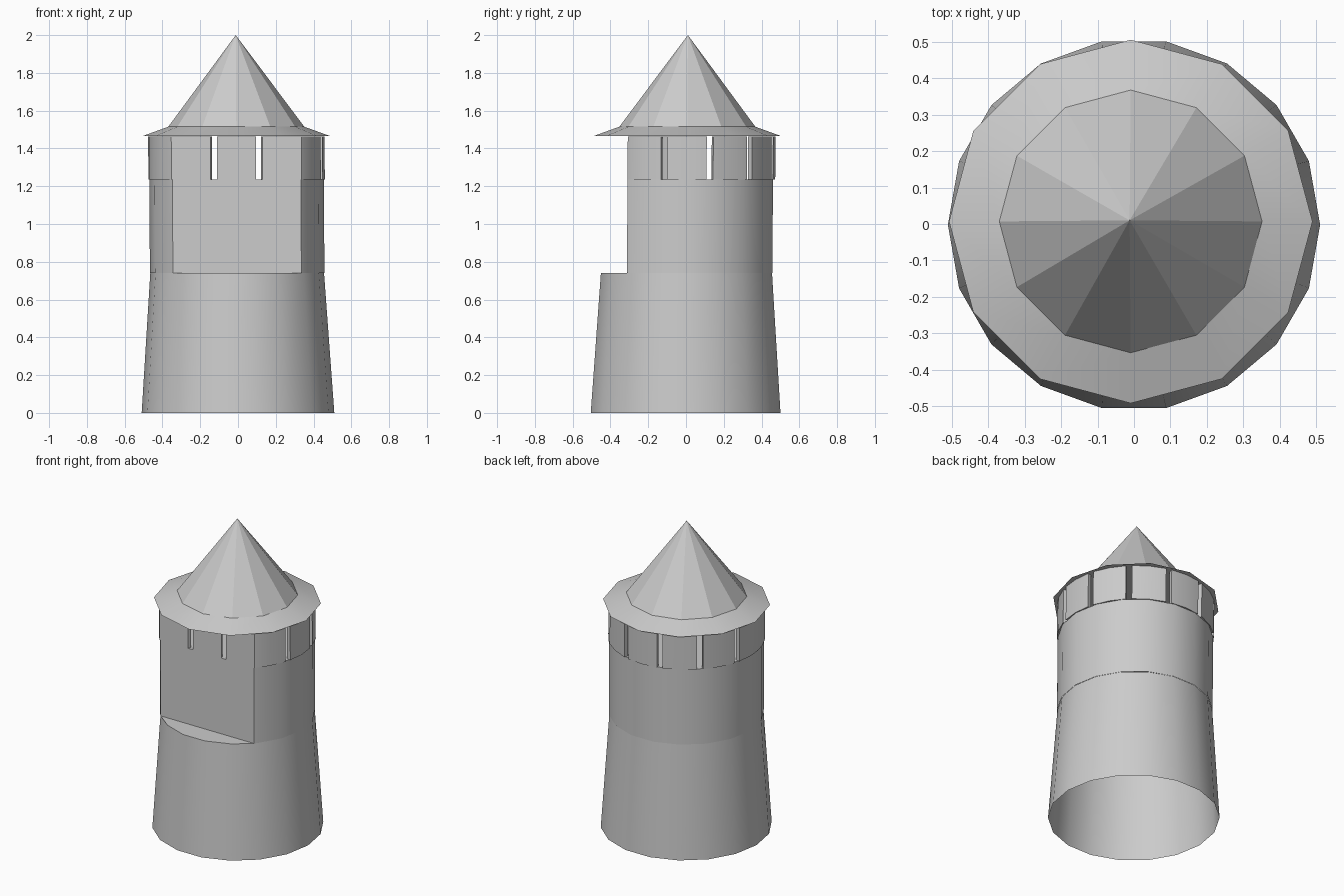
import bpy, bmesh
from math import sin, cos, radians, degrees, asin

if "Cube" in bpy.data.objects:
    bpy.data.objects.remove(bpy.data.objects["Cube"])

FLAT = -0.315      # y of the flat front wall


def ring(r, z, n, start=0.0):
    return [(r * cos(radians(start + 360 * i / n)), r * sin(radians(start + 360 * i / n)), z)
            for i in range(n)]


def make(name, verts, faces, smooth=None):
    # the whole tower leans very slightly
    leaned = [(x - 0.006 * z, y + 0.006 * z - 0.002, z) for x, y, z in verts]
    me = bpy.data.meshes.new(name)
    me.from_pydata(leaned, [], faces)
    bm = bmesh.new()
    bm.from_mesh(me)
    bmesh.ops.recalc_face_normals(bm, faces=bm.faces)
    bm.to_mesh(me)
    bm.free()
    ob = bpy.data.objects.new(name, me)
    bpy.context.collection.objects.link(ob)
    if smooth:
        bpy.ops.object.select_all(action='DESELECT')
        ob.select_set(True)
        bpy.context.view_layer.objects.active = ob
        bpy.ops.object.shade_smooth_by_angle(angle=radians(smooth))
    return ob


def loft(name, lower, upper, smooth=None, cap_top=False, cap_bottom=False):
    n = len(lower)
    faces = [(i, (i + 1) % n, n + (i + 1) % n, n + i) for i in range(n)]
    if cap_top:
        faces.append(tuple(range(n, 2 * n)))
    if cap_bottom:
        faces.append(tuple(reversed(range(n))))
    return make(name, lower + upper, faces, smooth)


# tapered lower tower, open underneath
loft("tower_base", ring(0.51, 0.0, 18), ring(0.46, 0.74, 18), 30)

# ledge in front of the flat wall
front = [p for p in ring(0.46, 0.74, 18) if p[1] < FLAT]
make("front_ledge", [(-0.34, FLAT, 0.74)] + front + [(0.34, FLAT, 0.74)],
     [tuple(range(len(front) + 2))])

# upper tower with the flattened front, closed by a floor
outline = [(x, y) for x, y, z in ring(0.462, 0, 18, -40) if y > FLAT]
outline += [(-0.34, FLAT), (0.34, FLAT)]
loft("upper_wall", [(x, y, 0.74) for x, y in outline],
     [(x, y, 1.235) for x, y in outline], 30, cap_top=True)


# merlons between narrow slots, following the flattened outline
def merlon(name, a0, a1, r=0.467, inner=0.94):
    corner = degrees(asin(FLAT / r))
    angles = {a0, a1} | {a for a in range(-180, 181, 10) if a0 + 3 < a < a1 - 3}
    angles |= {a for a in (corner, -180 - corner) if a0 < a < a1}
    verts = []
    for a in sorted(angles):
        x, y = r * cos(radians(a)), max(r * sin(radians(a)), FLAT)
        for k in (1, inner):
            verts += [(x * k, y * k, 1.235), (x * k, y * k, 1.462)]
    faces = []
    for s in range(0, len(verts) - 4, 4):
        for i, j in ((0, 1), (1, 3), (3, 2), (2, 0)):
            faces.append((s + i, s + 4 + i, s + 4 + j, s + j))
    e = len(verts) - 4
    faces += [(0, 1, 3, 2), (e, e + 2, e + 3, e + 1)]
    make(name, verts, faces, 30)


slots = [-195, -105, -75, -15, 15, 45, 75, 105, 135, 165]
for i in range(1, len(slots)):
    merlon(f"merlon_{i}", slots[i - 1] + 2.2, slots[i] - 2.2)

# roof: shallow smooth brim and faceted cone
loft("roof_brim", ring(0.498, 1.465, 12), ring(0.36, 1.515, 12), 30, cap_bottom=True)
make("roof_cone", ring(0.36, 1.515, 12) + [(0, 0, 2.0)],
     [(i, (i + 1) % 12, 12) for i in range(12)])
